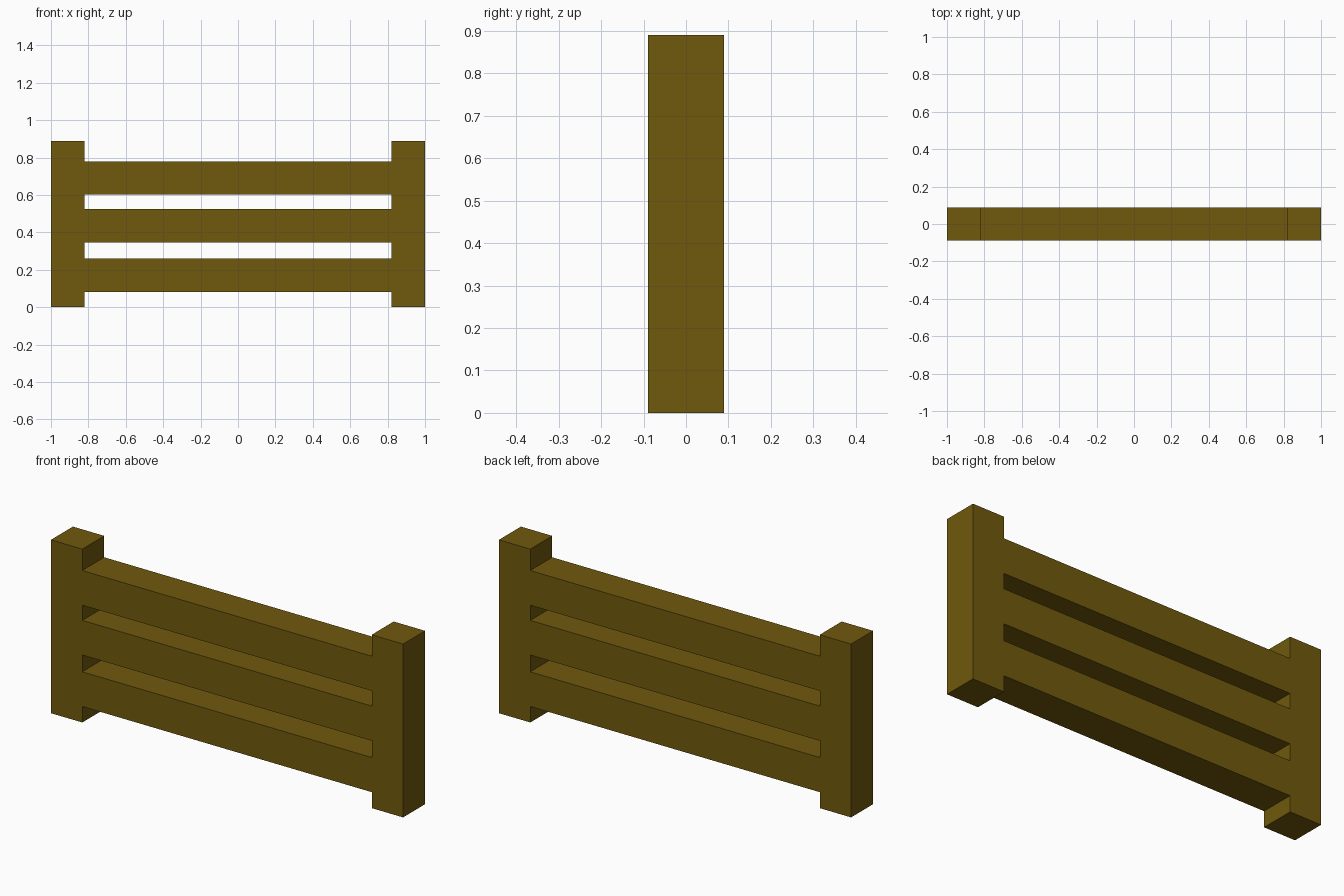
import bpy

if "Cube" in bpy.data.objects:
    bpy.data.objects.remove(bpy.data.objects["Cube"])

W = 0.178      # square timber thickness
H = 0.89       # post height

wood = bpy.data.materials.new("wood")
wood.diffuse_color = (0.16, 0.1, 0.004, 1)
wood.use_nodes = True
wood.node_tree.nodes["Principled BSDF"].inputs["Base Color"].default_value = wood.diffuse_color


def box(name, center, size):
    bpy.ops.mesh.primitive_cube_add(size=1, location=center)
    ob = bpy.context.object
    ob.name = name
    ob.scale = size
    bpy.ops.object.transform_apply(location=False, rotation=False, scale=True)
    ob.data.materials.append(wood)
    return ob


# end posts
for side, label in ((-1, "left"), (1, "right")):
    box(f"{label}_post", (side * (1 - W / 2), 0, H / 2), (W, W, H))

# horizontal rails, flush with the posts
for label, z in (("lower", 0.082), ("middle", 0.346), ("upper", 0.602)):
    box(f"{label}_rail", (0, 0, z + W / 2), (2 - 2 * W, W, W))
